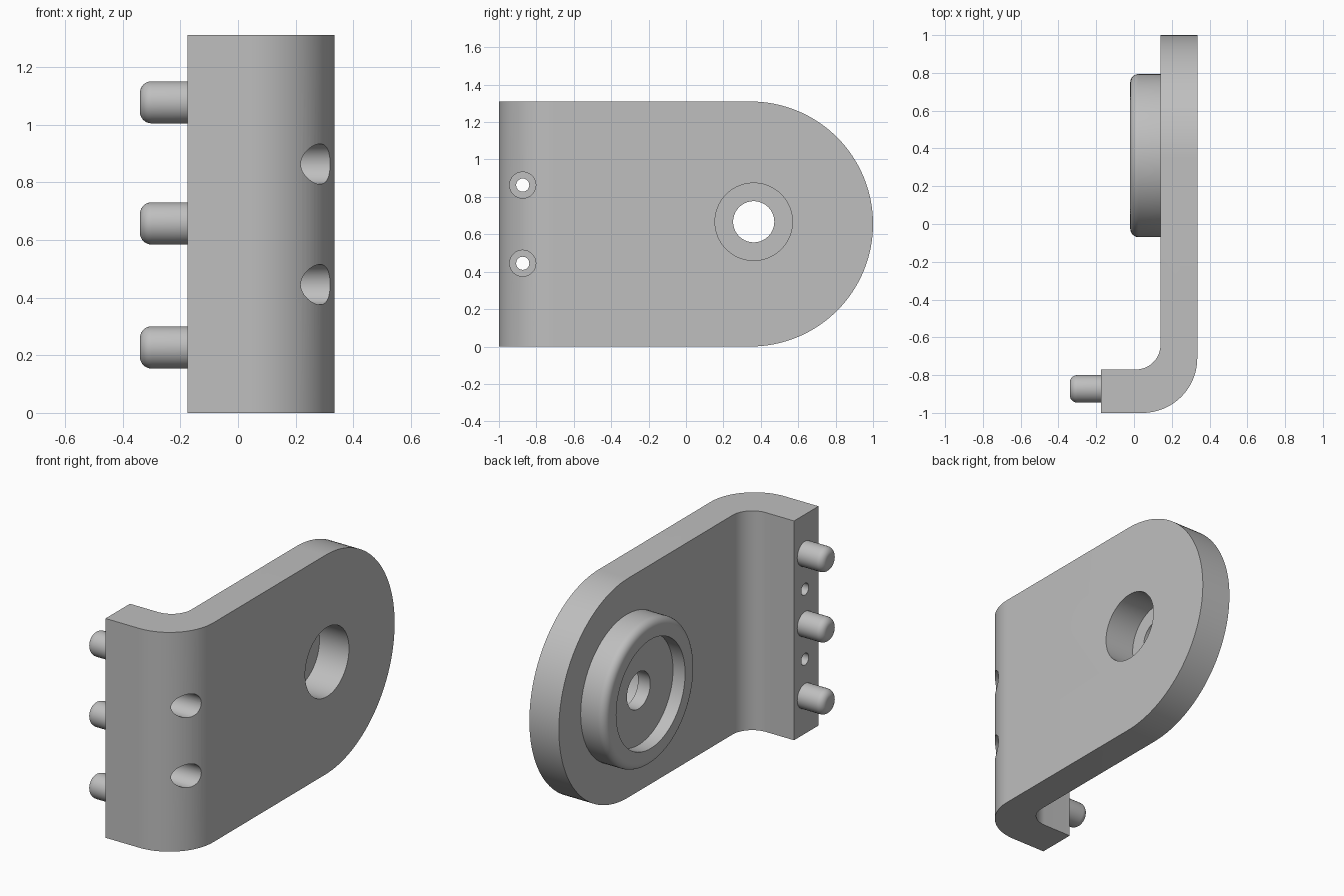
import bpy, bmesh, math
from mathutils import Vector

cube = bpy.data.objects.get("Cube")
if cube:
    bpy.data.objects.remove(cube)

# Single plain grey
grey = bpy.data.materials.new("light grey")
grey.use_nodes = True
GREY = (0.52, 0.52, 0.52, 1)
grey.diffuse_color = GREY
grey.node_tree.nodes["Principled BSDF"].inputs["Base Color"].default_value = GREY

HEIGHT = 1.31
PIN_Y = -0.873


def finish(name, bm):
    bmesh.ops.recalc_face_normals(bm, faces=bm.faces)
    mesh = bpy.data.meshes.new(name)
    bm.to_mesh(mesh)
    bm.free()
    mesh.materials.append(grey)
    obj = bpy.data.objects.new(name, mesh)
    bpy.context.collection.objects.link(obj)
    return obj


def prism(name, points, depth):
    """Extrude a closed outline along a vector."""
    bm = bmesh.new()
    face = bm.faces.new([bm.verts.new(p) for p in points])
    moved = bmesh.ops.extrude_face_region(bm, geom=[face])["geom"]
    bmesh.ops.translate(bm, vec=Vector(depth),
                        verts=[v for v in moved if isinstance(v, bmesh.types.BMVert)])
    return finish(name, bm)


def arc(cx, cy, r, start, end, steps):
    angles = [math.radians(start + (end - start) * i / steps) for i in range(steps + 1)]
    return [(cx + r * math.cos(a), cy + r * math.sin(a)) for a in angles]


def lathe(name, profile, y, z, closed=False, steps=96):
    """Revolve (x, radius) points about an axis parallel to x."""
    bm = bmesh.new()
    verts = [bm.verts.new((x, y, z + r)) for x, r in profile]
    pairs = list(zip(verts, verts[1:]))
    if closed:
        pairs.append((verts[-1], verts[0]))
    edges = [bm.edges.new(p) for p in pairs]
    bmesh.ops.spin(bm, geom=verts + edges, cent=(0, y, z), axis=(1, 0, 0),
                   angle=math.tau, steps=steps, use_merge=True)
    bmesh.ops.remove_doubles(bm, verts=bm.verts, dist=0.0001)
    return finish(name, bm)


def boolean(target, tool, operation):
    tool.hide_render = True
    tool.hide_set(True)
    mod = target.modifiers.new(operation.title(), "BOOLEAN")
    mod.object, mod.operation, mod.solver = tool, operation, "EXACT"


def smooth(obj):
    bpy.ops.object.select_all(action="DESELECT")
    obj.select_set(True)
    bpy.context.view_layer.objects.active = obj
    for mod in list(obj.modifiers):
        bpy.ops.object.modifier_apply(modifier=mod.name)
    bpy.ops.object.shade_smooth_by_angle(angle=math.radians(25))


# Bent plate: L-shaped section carried up the full height
section = [(-0.175, -1)] + arc(0.045, -0.71, 0.29, -90, 0, 24)
section += [(0.335, 1), (0.14, 1)]
section += arc(0.01, -0.64, 0.13, 0, -90, 20) + [(-0.175, -0.77)]
bracket = prism("bent_bracket", [(x, y, 0) for x, y in section], (0, 0, HEIGHT))

# Rounded far end
half = HEIGHT / 2
outline = [(-1.2, 0)] + arc(1 - half, half, half, -90, 90, 64) + [(-1.2, HEIGHT)]
rounding = prism("end_rounding_cutter", [(-0.6, y, z) for y, z in outline], (1.2, 0, 0))
boolean(bracket, rounding, "INTERSECT")

# Large bore through the plate, closed behind by the boss
BOSS_Y, BOSS_Z = 0.362, 0.667
bore = lathe("bore_cutter", [(0, 0), (0, 0.207), (0.5, 0.207), (0.5, 0)], BOSS_Y, BOSS_Z)
boolean(bracket, bore, "DIFFERENCE")

# Counterbored screw holes through the flange
for i, z in enumerate((0.445, 0.863)):
    screw = lathe(f"screw_hole_cutter_{i + 1}",
                  [(-0.3, 0), (-0.3, 0.035), (0, 0.035), (0, 0.07), (0.5, 0.07), (0.5, 0)],
                  PIN_Y, z, steps=48)
    boolean(bracket, screw, "DIFFERENCE")
smooth(bracket)

# Round boss with a shallow recess and centre hole
boss_profile = [(0.14, 0.11), (0.14, 0.432)]
boss_profile += arc(0.025, 0.387, 0.045, 90, 180, 8)
boss_profile += [(-0.02, 0.325), (0.06, 0.325), (0.06, 0.11)]
smooth(lathe("boss", boss_profile, BOSS_Y, BOSS_Z, closed=True))

# Three locating pins with rounded tips
for i, z in enumerate((0.227, 0.657, 1.077)):
    tip = arc(-0.3, 0.033, 0.04, 180, 90, 8)
    profile = [(-0.34, 0)] + tip + [(-0.175, 0.073), (-0.175, 0)]
    smooth(lathe(f"locating_pin_{i + 1}", profile, PIN_Y, z, steps=48))
